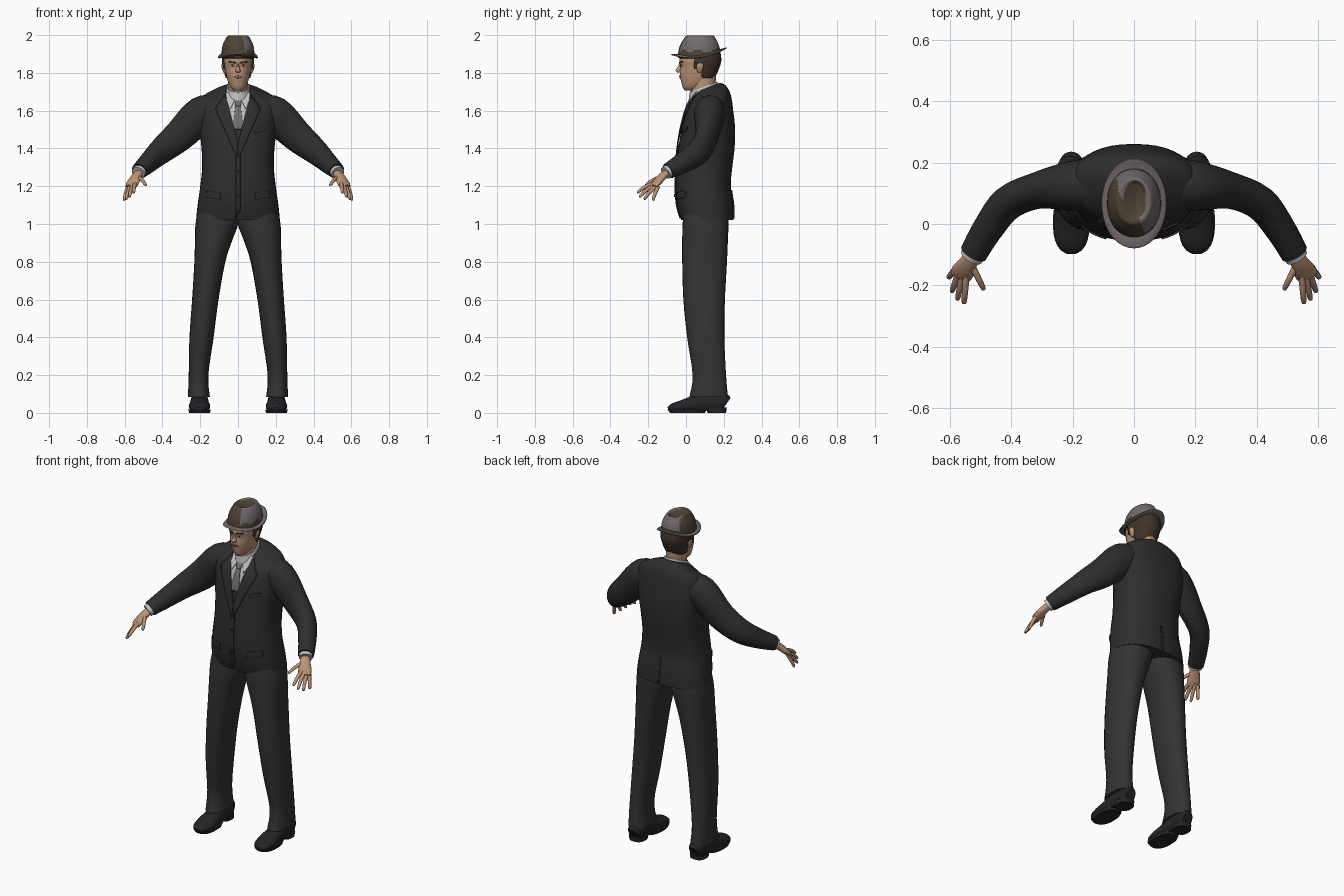
import bpy, bmesh, math
from mathutils import Vector
from mathutils.bvhtree import BVHTree

cube = bpy.data.objects.get("Cube")
if cube:
    bpy.data.objects.remove(cube)


def material(name, *rgb):
    m = bpy.data.materials.new(name)
    m.use_nodes = True
    m.diffuse_color = (*rgb, 1)
    bsdf = next(n for n in m.node_tree.nodes if n.type == 'BSDF_PRINCIPLED')
    bsdf.inputs["Base Color"].default_value = (*rgb, 1)
    bsdf.inputs["Roughness"].default_value = .8
    return m


JACKET = material("charcoal_jacket", .027, .027, .028)
TROUSERS = material("charcoal_trousers", .033, .033, .033)
SHOE = material("black_leather", .018, .018, .018)
SKIN = material("skin", .50, .29, .18)
HAIR = material("dark_brown_hair", .05, .033, .022)
FELT = material("grey_felt", .165, .14, .145)
BROWN = material("brown_felt", .075, .055, .035)
SHIRT = material("pale_shirt", .52, .52, .54)
TIE = material("grey_tie", .17, .15, .155)
LIPS = material("lips", .33, .14, .10)
parts = []


def finish(name, bm, *mats):
    me = bpy.data.meshes.new(name)
    bm.to_mesh(me)
    bm.free()
    ob = bpy.data.objects.new(name, me)
    bpy.context.collection.objects.link(ob)
    for m in mats:
        me.materials.append(m)
    parts.append(ob)
    return ob


def spline(rows, k):
    """Catmull-Rom samples through every row."""
    p = [rows[0], *rows, rows[-1]]
    out = []
    for i in range(1, len(p) - 2):
        for j in range(k):
            t = j / k
            out.append([.5 * (2*b + (c-a)*t + (2*a-5*b+4*c-d)*t*t + (3*b-a-3*c+d)*t**3)
                        for a, b, c, d in zip(*p[i-1:i+3])])
    return out + [list(rows[-1])]


def loft(rows, k=4, n=24, power=2, upright=False, warp=None):
    """Skin of oval rings; each row is x, y, z, side radius, other radius."""
    bm = bmesh.new()
    rows = spline(rows, k)
    rings = []
    for i, (x, y, z, ru, rv) in enumerate(rows):
        u, v = Vector((1, 0, 0)), Vector((0, 1, 0))
        if not upright:
            t = Vector(rows[min(i+1, len(rows)-1)][:3]) - Vector(rows[max(i-1, 0)][:3])
            u = t.cross((0, 0, 1)).normalized()
            v = u.cross(t).normalized()
        ring = []
        for s in range(n):
            a = math.tau * s / n
            c, d = (math.copysign(abs(f)**(2/power), f) for f in (math.cos(a), math.sin(a)))
            co = Vector((x, y, z)) + u*ru*c + v*rv*d
            ring.append(bm.verts.new(warp(co) if warp else co))
        rings.append(ring)
    for a, b in zip(rings, rings[1:]):
        for s in range(n):
            bm.faces.new((a[s], a[s-1], b[s-1], b[s]))
    bm.faces.new(rings[0])
    bm.faces.new(rings[-1])
    bmesh.ops.recalc_face_normals(bm, faces=bm.faces)
    return bm


def column(rows, x_sign=1, **kw):
    """Upright loft; each row is z, centre x, half width, front y, back y."""
    return loft([(x_sign*x, (f+b)/2, z, w, (b-f)/2) for z, x, w, f, b in rows],
                upright=True, **kw)


def patch(name, mat, target, quad, facing=-1, mirror=False, lift=.003, n=8):
    """Thin plate: a four-cornered panel in x and z laid on the target."""
    me = target.data
    tree = BVHTree.FromPolygons([v.co for v in me.vertices], [p.vertices for p in me.polygons])
    for s in ((1, -1) if mirror else (1,)):
        a, b, c, d = (Vector((s*x, 0, z)) for x, z in quad)
        bm = bmesh.new()
        grid = []
        for i in range(n + 1):
            for j in range(n + 1):
                p = a.lerp(b, i/n).lerp(d.lerp(c, i/n), j/n)
                hit = tree.ray_cast(Vector((p.x, facing*2, p.z)), Vector((0, -facing, 0)))[0]
                if hit is None:
                    hit = tree.find_nearest(p)[0]
                grid.append(bm.verts.new((p.x, hit.y + facing*lift, p.z)))
        for i in range(n):
            for j in range(n):
                q = i*(n+1) + j
                bm.faces.new([grid[m] for m in (q, q+1, q+n+2, q+n+1)])
        bm.normal_update()
        if sum(f.normal.y for f in bm.faces) * facing < 0:
            bmesh.ops.reverse_faces(bm, faces=bm.faces)
        ob = finish(name, bm, mat)
        mod = ob.modifiers.new("thickness", 'SOLIDIFY')
        mod.thickness, mod.offset = .006, 0


# Jacket body, with the neckline rising towards the back
def neckline(co):
    co.z += min(1, max(0, (co.z - 1.6) / .1)) * (co.y - .11) * .4
    return co


torso = finish("jacket_body", column([
    (1.02, 0, .222, -.025, .252), (1.1, 0, .214, -.048, .25), (1.2, 0, .2, -.055, .237),
    (1.3, 0, .19, -.05, .245), (1.4, 0, .193, -.04, .257), (1.5, 0, .205, -.025, .26),
    (1.6, 0, .212, .0, .25), (1.66, 0, .195, .02, .235), (1.695, 0, .13, .04, .21),
    (1.72, 0, .072, .055, .18)], n=40, power=2.35, warp=neckline), JACKET)

# Shirt front, tie, lapels, closing edge, pockets, buttons and back vent
patch("shirt_front", SHIRT, torso, [(-.066, 1.69), (.066, 1.69), (.022, 1.5), (-.022, 1.5)])
patch("tie_blade", TIE, torso, [(-.013, 1.635), (.013, 1.635), (.028, 1.5), (-.028, 1.5)], lift=.007)
patch("tie_knot", TIE, torso, [(-.022, 1.665), (.022, 1.665), (.013, 1.625), (-.013, 1.625)], lift=.012)
patch("shirt_collar_wing", SHIRT, torso, [(.01, 1.67), (.062, 1.7), (.06, 1.65), (.04, 1.61)],
      mirror=True, lift=.01)
patch("lapel", JACKET, torso, [(.068, 1.69), (.12, 1.61), (.005, 1.35), (.0, 1.43)],
      mirror=True, lift=.008)
patch("front_edge", JACKET, torso, [(-.012, 1.42), (.012, 1.4), (.012, 1.07), (-.012, 1.03)])
patch("pocket_flap", JACKET, torso, [(.09, 1.165), (.17, 1.175), (.17, 1.14), (.09, 1.13)], mirror=True)
patch("breast_pocket", JACKET, torso, [(.09, 1.5), (.145, 1.515), (.145, 1.495), (.09, 1.48)])
patch("back_vent", JACKET, torso, [(0, 1.18), (.014, 1.18), (.014, 1.03), (0, 1.03)], facing=1)
for z in (1.15, 1.28):
    patch("button", SHOE, torso, [(-.008, z), (0, z+.008), (.008, z), (0, z-.008)], lift=.007, n=2)

# Neck and shirt collar band
finish("neck", column([(1.62, 0, .058, .03, .16), (1.7, 0, .053, .025, .155),
                       (1.8, 0, .055, .02, .16)]), SKIN)


def slope(co):
    co.z += (co.y - .09) * .4
    return co


finish("shirt_collar", column([(1.66, 0, .072, .012, .18), (1.695, 0, .066, .015, .172),
                               (1.725, 0, .06, .02, .165)], warp=slope), SHIRT)

# Head, and hair as a shell cut from the same form
HEAD = [(1.708, 0, .022, -.008, .05), (1.725, 0, .04, -.018, .085), (1.755, 0, .054, -.026, .125),
        (1.79, 0, .063, -.033, .15), (1.83, 0, .07, -.031, .168), (1.87, 0, .076, -.034, .178),
        (1.93, 0, .07, -.02, .17)]
head = finish("head", column(HEAD, n=40, k=5, power=2.2), SKIN)
bm = column(HEAD, n=56, k=8, power=2.2)
bare = []
for f in bm.faces:
    c = f.calc_center_median()
    if not ((c.y > .085 and c.z > 1.775) or (c.y > .045 and c.z > 1.825) or c.z > 1.874):
        bare.append(f)
bmesh.ops.delete(bm, geom=bare, context='FACES')
hair = finish("hair", bm, HAIR)
mod = hair.modifiers.new("thickness", 'SOLIDIFY')
mod.thickness, mod.offset = .009, 1

# Facial features
finish("nose", column([(1.85, 0, .006, -.036, -.01), (1.83, 0, .008, -.045, -.01),
                       (1.812, 0, .013, -.056, -.01), (1.802, 0, .011, -.046, -.01)], n=14), SKIN)
patch("eyebrow", HAIR, head, [(.012, 1.858), (.046, 1.863), (.048, 1.856), (.012, 1.849)],
      mirror=True, lift=.001, n=4)
patch("eye_white", SHIRT, head, [(.016, 1.839), (.03, 1.845), (.043, 1.839), (.03, 1.834)],
      mirror=True, lift=0, n=4)
patch("iris", HAIR, head, [(.025, 1.844), (.034, 1.844), (.034, 1.834), (.025, 1.834)],
      mirror=True, lift=.001, n=2)
patch("mouth", LIPS, head, [(-.024, 1.779), (0, 1.786), (.024, 1.779), (0, 1.77)], lift=.001, n=4)
for s in (1, -1):
    finish("ear", column([(1.8, .069, .006, .065, .08), (1.815, .073, .01, .058, .088),
                          (1.84, .077, .011, .054, .094), (1.855, .076, .006, .062, .088)],
                         x_sign=s, n=12), SKIN)

# Hat: curled brim and a dented crown with brown patches


def curl(co):
    co.z += (co.y - .07) * .12 + 1.1 * (co.y - .07)**2 - .8 * co.x**2
    return co


finish("hat_brim", column([(1.888, 0, .08, -.03, .17), (1.888, 0, .103, -.073, .209),
                           (1.895, 0, .105, -.075, .212), (1.9, 0, .08, -.03, .17)],
                          n=40, k=2, warp=curl), FELT)
bm = column([(1.885, 0, .088, -.045, .182), (1.94, 0, .083, -.034, .176),
             (1.98, 0, .066, -.012, .158), (1.997, 0, .05, .005, .145),
             (1.985, .008, .025, .035, .13), (1.975, .01, .004, .07, .1)], n=48, k=6, power=2.1)
for f in bm.faces:
    c = f.calc_center_median()
    wave = .008 * math.sin(c.y * 70 + c.x * 40)
    dent = c.z < 1.992 and abs(c.x) < .036 and .02 < c.y < .14
    f.material_index = int(dent or c.x + .6*c.y < .02 + wave or c.z < 1.915 + wave)
finish("hat_crown", bm, FELT, BROWN)

for s, side in ((1, "left"), (-1, "right")):
    def flip(rows):
        return [(s * r[0], *r[1:]) for r in rows]

    # Sleeve and shirt cuff
    finish(side + "_sleeve", loft(flip([
        (.1, .135, 1.62, .07, .06), (.19, .125, 1.585, .082, .094), (.31, .11, 1.468, .06, .085),
        (.41, .068, 1.385, .056, .07), (.475, -.015, 1.325, .05, .056),
        (.522, -.095, 1.28, .045, .042)])), JACKET)
    finish(side + "_cuff", loft(flip([(.512, -.08, 1.288, .038, .036),
                                      (.529, -.108, 1.27, .038, .034)])), SHIRT)

    # Hand: palm, four spread fingers and thumb
    finish(side + "_palm", loft(flip([
        (.52, -.095, 1.278, .024, .019), (.54, -.128, 1.248, .03, .02),
        (.557, -.155, 1.218, .037, .017), (.567, -.172, 1.198, .034, .012)]), n=16), SKIN)
    knuckles = Vector((.547, -.185, 1.208)), Vector((.585, -.152, 1.186))
    tips = [(.553, -.26, 1.165), (.575, -.248, 1.143), (.593, -.222, 1.13), (.604, -.175, 1.125)]
    digits = [(knuckles[0].lerp(knuckles[1], i/3), Vector(t)) for i, t in enumerate(tips)]
    digits.append((Vector((.525, -.14, 1.245)), Vector((.487, -.215, 1.205))))
    for a, b in digits:
        bend = a.lerp(b, .5) + Vector((0, 0, .006))
        finish(side + "_finger", loft(flip([(*a.lerp(b, -.2), .011, .011), (*bend, .01, .01),
                                            (*a.lerp(b, .92), .008, .007), (*b, .003, .003)]),
                                      k=3, n=10), SKIN)

    # Trouser leg
    finish(side + "_trouser_leg", column([
        (.085, .207, .058, .018, .222), (.2, .209, .052, .035, .212), (.4, .193, .064, .006, .203),
        (.6, .173, .07, -.014, .206), (.8, .149, .082, -.02, .217), (.92, .128, .1, -.02, .222),
        (1.0, .112, .113, -.018, .225), (1.08, .105, .105, -.01, .22)],
        x_sign=s, n=28, power=2.2), TROUSERS)

    # Shoe upper, sole and heel
    def floor(co):
        co.z = max(co.z, .012)
        return co

    x = .204
    finish(side + "_shoe", loft(flip([
        (x, .212, .045, .03, .04), (x, .19, .055, .044, .055), (x, .12, .055, .048, .06),
        (x, .05, .045, .051, .05), (x, -.02, .034, .057, .034), (x, -.07, .027, .046, .024),
        (x, -.096, .022, .018, .008)]), warp=floor), SHOE)
    finish(side + "_sole", column([(0, x, .055, -.085, .1), (.018, x, .06, -.098, .11)],
                                  x_sign=s, k=1, power=2.4), SHOE)
    finish(side + "_heel", column([(0, x, .046, .115, .212), (.028, x, .048, .1, .216)],
                                  x_sign=s, k=1, power=2.6), SHOE)

# Smooth shading with crisp edges
for ob in bpy.context.selected_objects:
    ob.select_set(False)
for ob in parts:
    ob.select_set(True)
bpy.context.view_layer.objects.active = parts[0]
bpy.ops.object.shade_smooth_by_angle(angle=math.radians(40))
